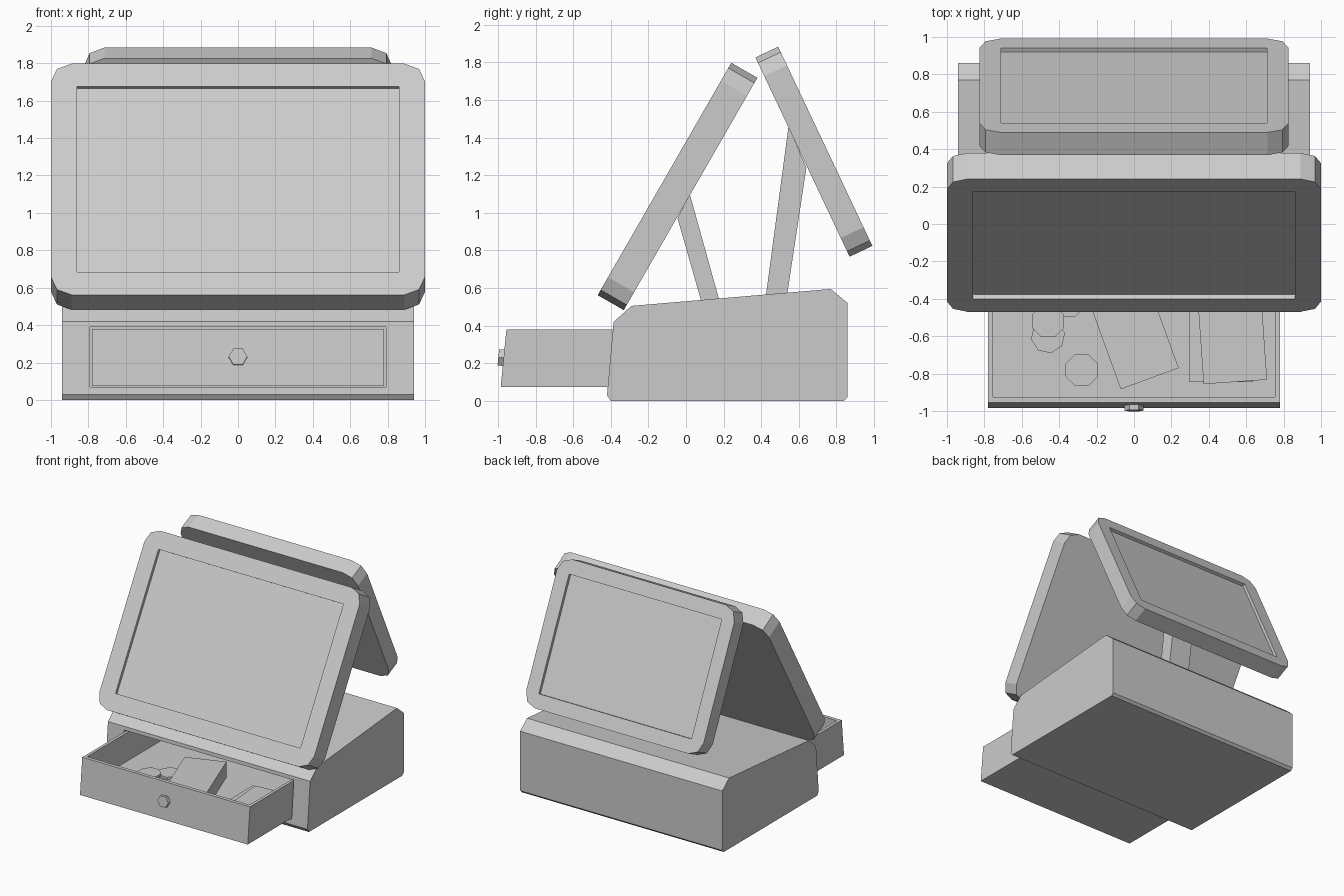
import bpy, bmesh, math
from mathutils import Vector

cube = bpy.data.objects.get("Cube")
if cube:
    bpy.data.objects.remove(cube, do_unlink=True)

grey = bpy.data.materials.new("light_grey")
grey.use_nodes = True
GREY = (0.6, 0.6, 0.6, 1)
grey.diffuse_color = GREY
grey.node_tree.nodes["Principled BSDF"].inputs["Base Color"].default_value = GREY


def finish(name, bm):
    bmesh.ops.recalc_face_normals(bm, faces=bm.faces)
    mesh = bpy.data.meshes.new(name)
    bm.to_mesh(mesh)
    bm.free()
    mesh.materials.append(grey)
    obj = bpy.data.objects.new(name, mesh)
    bpy.context.collection.objects.link(obj)
    return obj


def extrude(name, points, depth):
    """Extrude a closed loop of 3D points along a vector."""
    bm = bmesh.new()
    face = bm.faces.new([bm.verts.new(p) for p in points])
    ret = bmesh.ops.extrude_face_region(bm, geom=[face], use_keep_orig=True)
    verts = [v for v in ret["geom"] if isinstance(v, bmesh.types.BMVert)]
    bmesh.ops.translate(bm, verts=verts, vec=Vector(depth))
    return finish(name, bm)


def side_profile(name, yz, half_width):
    return extrude(name, [(-half_width, y, z) for y, z in yz], (2 * half_width, 0, 0))


def box(name, lo, hi):
    (x0, y0, z0), (x1, y1, z1) = lo, hi
    return extrude(name, [(x0, y0, z0), (x1, y0, z0), (x1, y1, z0), (x0, y1, z0)], (0, 0, z1 - z0))


def cut(target, lo, hi):
    """Subtract a box from the target."""
    cutter = box("cutter", lo, hi)
    cutter.hide_render = True
    mod = target.modifiers.new("cut", "BOOLEAN")
    mod.operation = "DIFFERENCE"
    mod.solver = "EXACT"
    mod.object = cutter
    bpy.context.view_layer.objects.active = target
    bpy.ops.object.modifier_apply(modifier=mod.name)
    bpy.data.objects.remove(cutter, do_unlink=True)


def screen(name, width, height, thick, margin, side, centre, lean):
    """Slab with rounded corners and a recessed display on one side."""
    r, hw, hh = 0.11, width / 2, height / 2
    pts = []
    for i, (sx, sz) in enumerate([(1, 1), (-1, 1), (-1, -1), (1, -1)]):
        for step in range(3):
            a = math.radians(90 * i + 45 * step)
            pts.append((sx * (hw - r) + r * math.cos(a), -thick / 2,
                        sz * (hh - r) + r * math.sin(a)))
    slab = extrude(name, pts, (0, thick, 0))
    mx, mz, face = hw - margin, hh - margin, side * thick / 2
    y0, y1 = sorted((face - side * 0.025, face + side * 0.1))
    cut(slab, (-mx, y0, -mz), (mx, y1, mz))
    slab.location = centre
    slab.rotation_euler.x = math.radians(lean)
    return slab


def disc(name, sides, radius, depth, location):
    bm = bmesh.new()
    bmesh.ops.create_cone(bm, cap_ends=True, segments=sides, radius1=radius,
                          radius2=radius, depth=depth)
    obj = finish(name, bm)
    obj.location = location
    return obj


# Base housing with drawer opening
base = side_profile("base", [(-0.42, 0.03), (-0.40, 0), (0.84, 0), (0.86, 0.02), (0.86, 0.52),
                             (0.77, 0.595), (-0.29, 0.505), (-0.385, 0.42)], 0.94)
cut(base, (-0.79, -0.6, 0.07), (0.79, 0.6, 0.39))

# Open drawer tray and its knob
drawer = side_profile("drawer", [(-0.985, 0.075), (0.4, 0.075), (0.4, 0.38), (-0.955, 0.38)], 0.78)
cut(drawer, (-0.755, -0.925, 0.14), (0.755, 0.37, 0.6))
knob = disc("drawer_knob", 6, 0.05, 0.03, (0, -0.983, 0.23))
knob.rotation_euler = (math.radians(84.5), math.radians(30), 0)
knob.rotation_mode = "XYZ"
knob.rotation_euler = (math.radians(84.5), 0, 0)
for v in knob.data.vertices:
    v.co.x, v.co.y = v.co.y, v.co.x

# Money in the drawer
for i, (x, y) in enumerate([(-0.28, -0.78), (-0.46, -0.6), (-0.46, -0.52), (-0.35, -0.41)]):
    coin = disc(f"coin_{i + 1}", 8, 0.092, 0.02, (x, y, 0.15 + (0.012 if i == 2 else 0)))
    coin.rotation_euler.z = math.radians(22.5 if i != 1 else 10)

bundle = box("note_bundle", (-0.165, -0.305, 0), (0.165, 0.305, 0.13))
bundle.location = (-0.02, -0.54, 0.14)
bundle.rotation_euler.z = math.radians(20)
for i, (x, turn) in enumerate([(0.465, 0), (0.52, 4)]):
    note = box(f"note_stack_{i + 1}", (-0.17, -0.31, 0), (0.17, 0.31, 0.012))
    note.location = (x, -0.535, 0.14 + 0.012 * i)
    note.rotation_euler.z = math.radians(turn)

# Screens
screen("operator_screen", 2.0, 1.425, 0.16, 0.14, -1, (0, -0.045, 1.14), -29.9)
screen("customer_screen", 1.65, 1.172, 0.134, 0.115, 1, (0, 0.68, 1.325), 25.3)

# Support arms
side_profile("operator_screen_arm", [(0.09, 0.5), (0.187, 0.5), (0.02, 1.1), (-0.045, 0.97)], 0.1)
side_profile("customer_screen_arm", [(0.417, 0.5), (0.528, 0.5), (0.64, 1.24), (0.545, 1.46)], 0.1)
